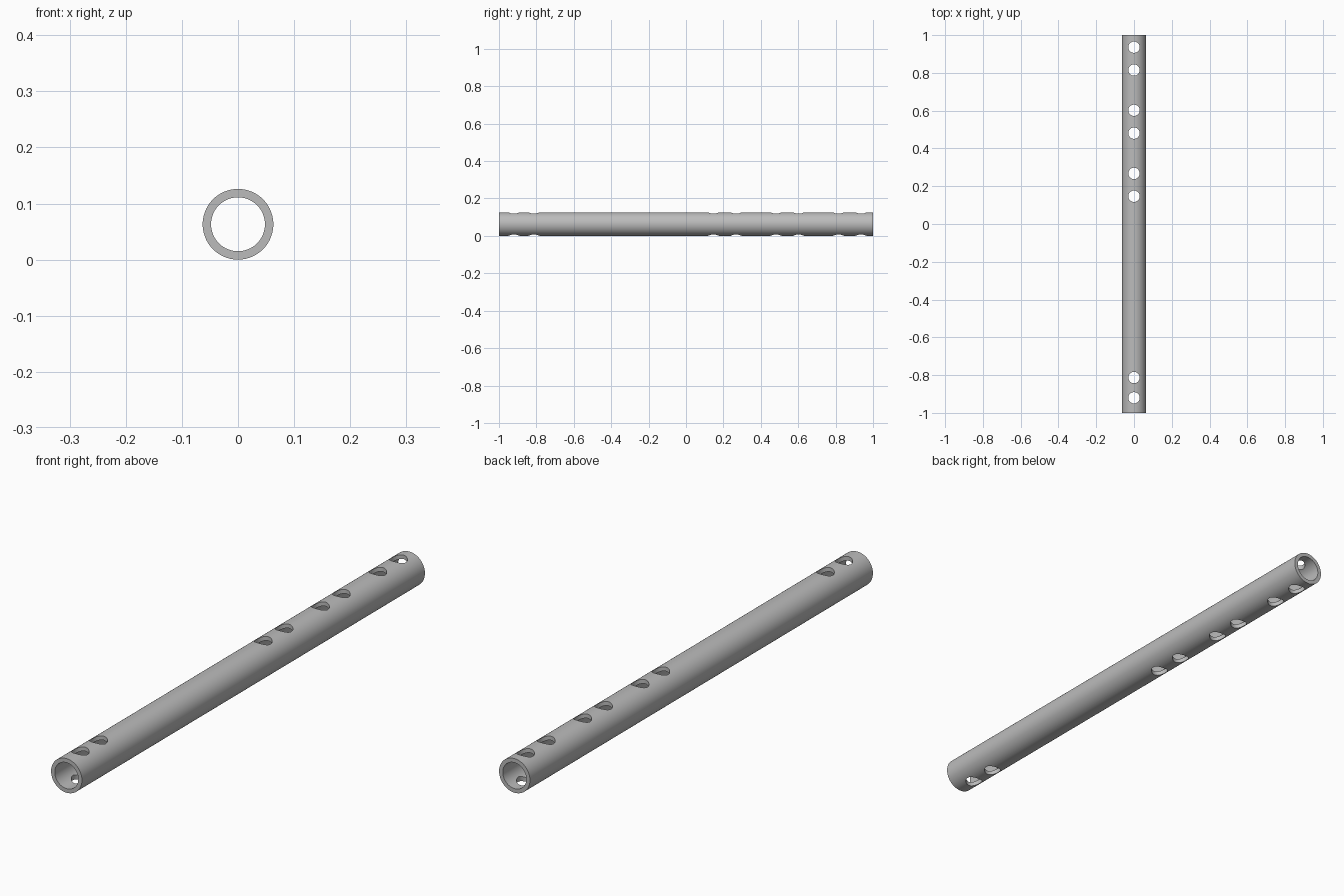
import bpy, bmesh, math
from mathutils import Matrix

if "Cube" in bpy.data.objects:
    bpy.data.objects.remove(bpy.data.objects["Cube"])

OUTER, INNER, HALF = 0.063, 0.048, 1.0
HOLE_RADIUS = 0.03
HOLES = (-0.92, -0.813, 0.147, 0.268, 0.481, 0.602, 0.815, 0.936)

grey = bpy.data.materials.new("plain_grey")
grey.use_nodes = True
colour = (0.5, 0.5, 0.5, 1)
grey.diffuse_color = colour
grey.node_tree.nodes["Principled BSDF"].inputs["Base Color"].default_value = colour


def make_object(name, bm):
    bmesh.ops.recalc_face_normals(bm, faces=bm.faces)
    mesh = bpy.data.meshes.new(name)
    bm.to_mesh(mesh)
    bm.free()
    mesh.materials.append(grey)
    obj = bpy.data.objects.new(name, mesh)
    bpy.context.collection.objects.link(obj)
    return obj


# Hollow tube: a wall section spun around the long axis
bm = bmesh.new()
section = [bm.verts.new((r, y, 0)) for r, y in
           ((OUTER, -HALF), (OUTER, HALF), (INNER, HALF), (INNER, -HALF))]
edges = [bm.edges.new((section[i], section[(i + 1) % 4])) for i in range(4)]
bmesh.ops.spin(bm, geom=section + edges, cent=(0, 0, 0), axis=(0, 1, 0),
               angle=math.tau, steps=96, use_merge=True)
bmesh.ops.remove_doubles(bm, verts=bm.verts, dist=1e-5)
bmesh.ops.translate(bm, verts=bm.verts, vec=(0, 0, OUTER))
tube = make_object("drilled_tube", bm)

# Drills passing vertically through both walls
bm = bmesh.new()
for y in HOLES:
    bmesh.ops.create_cone(bm, cap_ends=True, segments=48, radius1=HOLE_RADIUS,
                          radius2=HOLE_RADIUS, depth=OUTER * 4,
                          matrix=Matrix.Translation((0, y, OUTER)))
drills = make_object("hole_drills", bm)
drills.hide_render = True

# Cut the holes, then drop the drills
cut = tube.modifiers.new("holes", "BOOLEAN")
cut.operation = "DIFFERENCE"
cut.solver = "EXACT"
cut.object = drills
bpy.ops.object.select_all(action="DESELECT")
tube.select_set(True)
bpy.context.view_layer.objects.active = tube
bpy.ops.object.modifier_apply(modifier=cut.name)
bpy.data.objects.remove(drills)
bpy.ops.object.shade_smooth_by_angle(angle=math.radians(30))
